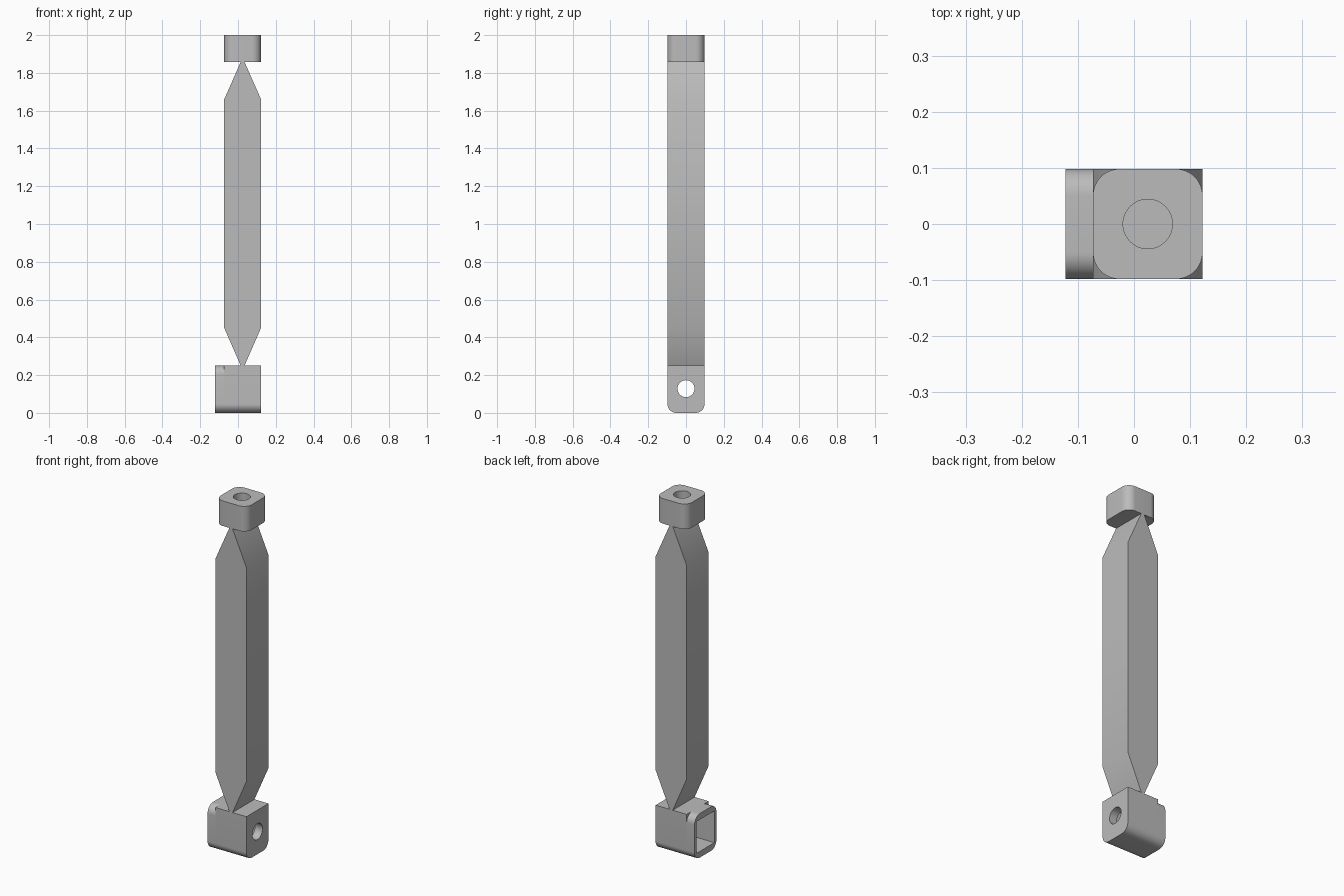
import bpy
import bmesh
import math
from mathutils import Matrix, Vector

if "Cube" in bpy.data.objects:
    bpy.data.objects.remove(bpy.data.objects["Cube"], do_unlink=True)

# Single grey material
grey = bpy.data.materials.new("light_grey")
grey.use_nodes = True
COLOUR = (0.5, 0.5, 0.5, 1)
grey.diffuse_color = COLOUR
grey.node_tree.nodes["Principled BSDF"].inputs["Base Color"].default_value = COLOUR

LEFT, RIGHT, END = -0.073, 0.122, -0.122   # bar sides and open socket end
MID = (LEFT + RIGHT) / 2
HALF = 0.098                               # half depth along y
FILLET = 0.047
BASE_TOP, CAP_BOTTOM = 0.25, 1.858


def rounded_rect(a0, a1, b0, b1, radii):
    """Outline, corners in order: low-low, high-low, high-high, low-high."""
    corners = [(a0, b0, 1, 1), (a1, b0, -1, 1), (a1, b1, -1, -1), (a0, b1, 1, -1)]
    points = []
    for i, ((a, b, sa, sb), r) in enumerate(zip(corners, radii)):
        if r == 0:
            points.append((a, b))
            continue
        for k in range(13):
            t = math.pi + (i + k / 12) * math.pi / 2
            points.append((a + sa * r + r * math.cos(t), b + sb * r + r * math.sin(t)))
    return points


def circle(a, b, r):
    return [(a + r * math.cos(t * math.pi / 24), b + r * math.sin(t * math.pi / 24))
            for t in range(48)]


def prism(name, outline, axis, start, stop):
    """Extrude a 2D outline along the x, y or z axis."""
    place = {"x": lambda a, b: (start, a, b),
             "y": lambda a, b: (a, start, b),
             "z": lambda a, b: (a, b, start)}[axis]
    bm = bmesh.new()
    face = bm.faces.new([bm.verts.new(place(a, b)) for a, b in outline])
    moved = bmesh.ops.extrude_face_region(bm, geom=[face])["geom"]
    shift = Vector([stop - start if axis == c else 0 for c in "xyz"])
    bmesh.ops.translate(bm, vec=shift,
                        verts=[v for v in moved if isinstance(v, bmesh.types.BMVert)])
    bmesh.ops.recalc_face_normals(bm, faces=bm.faces)
    mesh = bpy.data.meshes.new(name)
    bm.to_mesh(mesh)
    bm.free()
    mesh.materials.append(grey)
    obj = bpy.data.objects.new(name, mesh)
    bpy.context.collection.objects.link(obj)
    return obj


def activate(obj):
    bpy.ops.object.select_all(action="DESELECT")
    obj.select_set(True)
    bpy.context.view_layer.objects.active = obj


def cut(obj, cutter):
    activate(obj)
    mod = obj.modifiers.new("cut", "BOOLEAN")
    mod.operation = "DIFFERENCE"
    mod.solver = "EXACT"
    mod.object = cutter
    bpy.ops.object.modifier_apply(modifier=mod.name)


# Flat bar, tapered to a narrow neck at each end
half_bar = (RIGHT - LEFT) / 2
profile = [(MID + s * w, z) for s, w, z in [
    (-1, 0.01, BASE_TOP), (1, 0.01, BASE_TOP), (1, half_bar, 0.45), (1, half_bar, 1.66),
    (1, 0.01, CAP_BOTTOM), (-1, 0.01, CAP_BOTTOM), (-1, half_bar, 1.66), (-1, half_bar, 0.45)]]
bar = prism("bar", profile, "y", -HALF, HALF)

# Top block with rounded upright corners
cap = prism("top_block", rounded_rect(LEFT, RIGHT, -HALF, HALF, [FILLET] * 4),
            "z", CAP_BOTTOM, 2.0)

# Bottom housing, square on top, and its fully rounded open end
housing = prism("bottom_housing",
                rounded_rect(-HALF, HALF, 0, BASE_TOP, [FILLET, FILLET, 0, 0]),
                "x", LEFT, RIGHT)
lip = prism("socket_lip", rounded_rect(-HALF, HALF, 0, BASE_TOP, [FILLET] * 4),
            "x", END, LEFT)

# Screw holes and square socket
cap_hole = prism("cap_hole_cutter", circle(MID, 0, 0.044), "z", 1.89, 2.1)
side_hole = prism("side_hole_cutter", circle(0, 0.128, 0.045), "x", 0, 0.2)
socket = prism("socket_cutter", rounded_rect(-0.08, 0.08, 0.035, 0.215, [0] * 4),
               "x", -0.2, 0.075)
cut(cap, cap_hole)
cut(housing, socket)
cut(housing, side_hole)
cut(lip, socket)
for helper in (cap_hole, side_hole, socket):
    bpy.data.objects.remove(helper, do_unlink=True)

# Smooth rounded areas, keep hard edges sharp
for part in (bar, cap, housing, lip):
    activate(part)
    bpy.ops.object.shade_smooth_by_angle(angle=math.radians(30))
